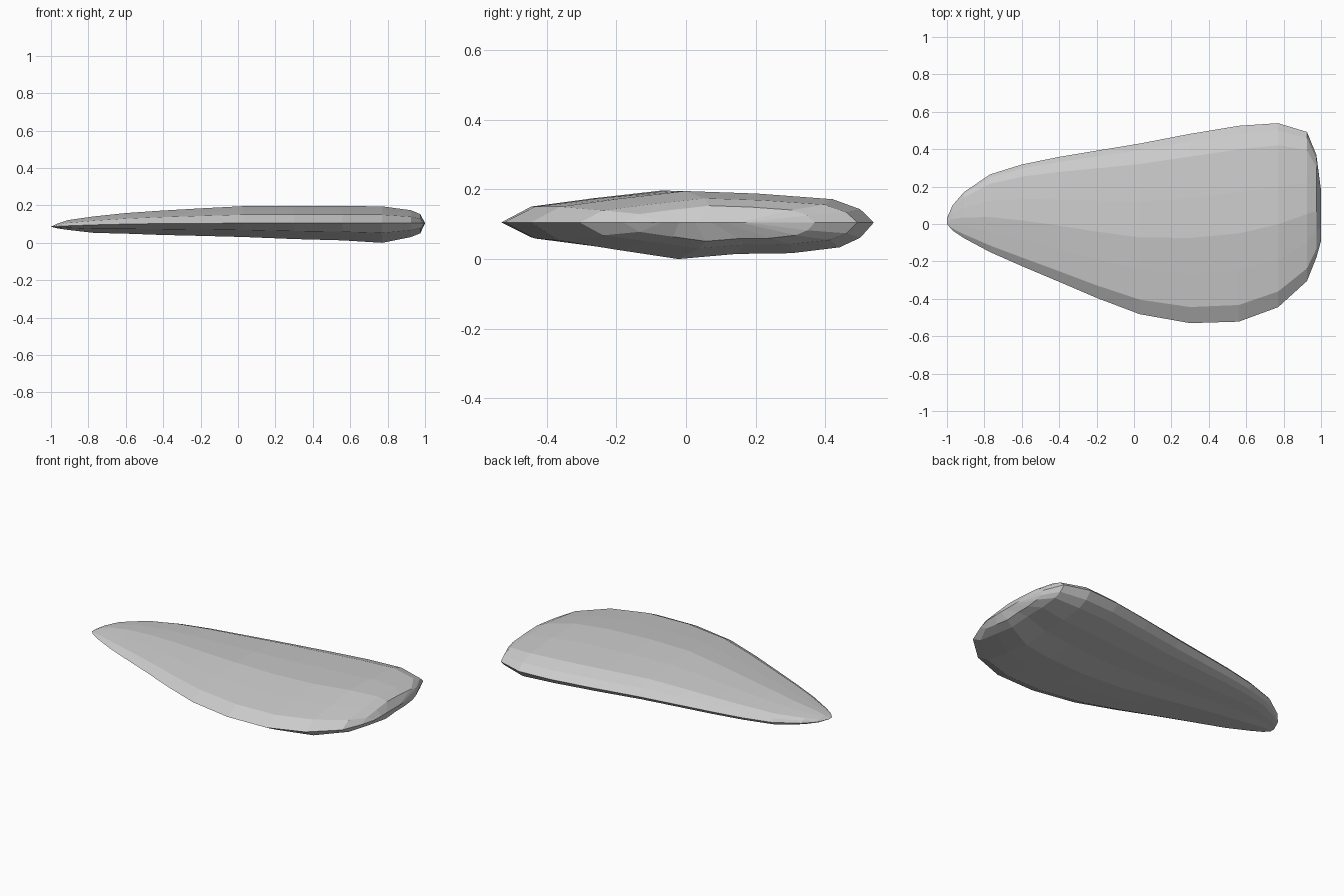
import bpy, bmesh

# Stations along the length: x, front y, back y, rim z, top z, bottom z
STATIONS = [
    (-1.00, -0.00, 0.03, 0.090, 0.090, 0.090),
    (-0.97, -0.035, 0.10, 0.092, 0.105, 0.082),
    (-0.91, -0.075, 0.17, 0.095, 0.125, 0.073),
    (-0.77, -0.150, 0.265, 0.100, 0.145, 0.057),
    (-0.60, -0.225, 0.318, 0.104, 0.163, 0.053),
    (-0.41, -0.305, 0.357, 0.107, 0.176, 0.046),
    (-0.20, -0.395, 0.392, 0.108, 0.188, 0.041),
    (0.03, -0.482, 0.430, 0.109, 0.200, 0.035),
    (0.30, -0.530, 0.482, 0.109, 0.200, 0.024),
    (0.56, -0.522, 0.525, 0.109, 0.200, 0.017),
    (0.77, -0.445, 0.539, 0.109, 0.199, 0.004),
    (0.925, -0.305, 0.492, 0.109, 0.178, 0.035),
    (0.975, -0.180, 0.370, 0.109, 0.157, 0.055),
    (1.00, -0.090, 0.180, 0.109, 0.109, 0.109),
]
# Cross-section: fraction across the width, relative height above or below the rim
UPPER = [(0.085, 0.50), (0.26, 0.76), (0.45, 1.0), (0.66, 0.92), (0.88, 0.74), (0.96, 0.42)]
LOWER = [(0.96, -0.42), (0.90, -0.68), (0.76, -0.84), (0.60, -0.86), (0.43, -1.0), (0.26, -0.76), (0.085, -0.50)]
PROFILE = [(0, 0)] + UPPER + [(1, 0)] + LOWER

# Flat, tapered stone blade lofted through the stations
bm = bmesh.new()
rings = []
for x, y0, y1, rim, top, bot in STATIONS:
    ring = []
    for u, h in PROFILE:
        z = rim + h * ((top - rim) if h > 0 else (rim - bot))
        ring.append(bm.verts.new((x, y0 + u * (y1 - y0), z)))
    rings.append(ring)
n = len(PROFILE)
for a, b in zip(rings, rings[1:]):
    for i in range(n):
        j = (i + 1) % n
        bm.faces.new((a[i], a[j], b[j], b[i]))

# Close both ends, where upper and lower points lie on one line
m = len(UPPER) + 2
for ring in (rings[0], rings[-1]):
    bm.faces.new(ring)
bmesh.ops.remove_doubles(bm, verts=bm.verts, dist=0.0005)
bmesh.ops.dissolve_degenerate(bm, edges=bm.edges, dist=0.0005)
bmesh.ops.recalc_face_normals(bm, faces=bm.faces)

low = min(v.co.z for v in bm.verts)
for v in bm.verts:
    v.co.z -= low

mesh = bpy.data.meshes.new("flat_stone")
bm.to_mesh(mesh)
bm.free()
stone = bpy.data.objects.new("flat_stone", mesh)
bpy.context.collection.objects.link(stone)
